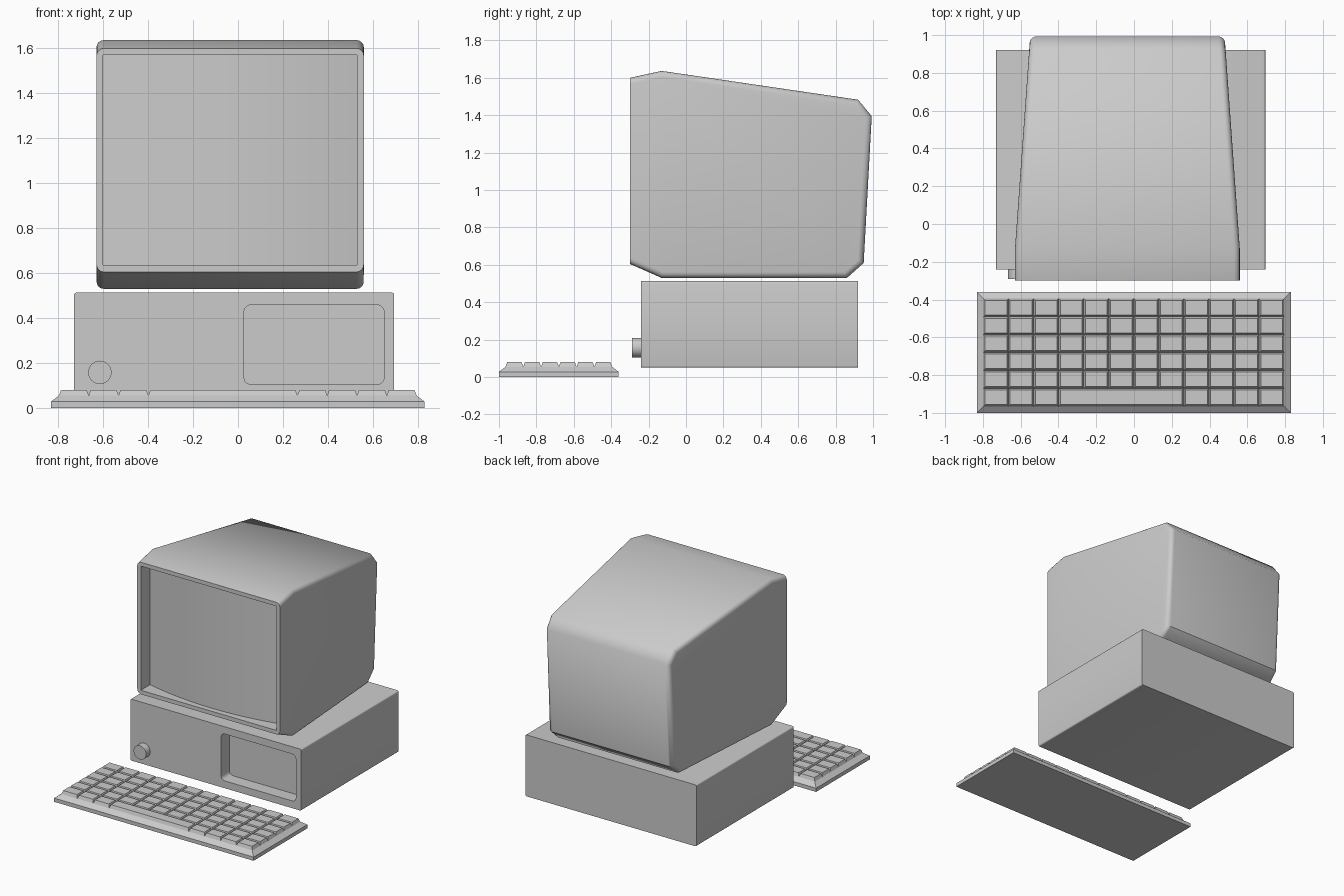
import bpy
import bmesh
import math

cube = bpy.data.objects.get("Cube")
if cube:
    bpy.data.objects.remove(cube, do_unlink=True)

grey = bpy.data.materials.new("light grey plastic")
grey.use_nodes = True
COLOUR = (0.6, 0.6, 0.6, 1)
grey.diffuse_color = COLOUR
grey.node_tree.nodes["Principled BSDF"].inputs["Base Color"].default_value = COLOUR


def make_object(name, bm):
    bmesh.ops.recalc_face_normals(bm, faces=bm.faces)
    mesh = bpy.data.meshes.new(name)
    bm.to_mesh(mesh)
    bm.free()
    mesh.materials.append(grey)
    obj = bpy.data.objects.new(name, mesh)
    bpy.context.collection.objects.link(obj)
    return obj


def add_box(bm, x0, x1, y0, y1, z0, z1, inset=0.0):
    """Box whose top is drawn in by the inset; returns its edges."""
    low = [(x0, y0), (x1, y0), (x1, y1), (x0, y1)]
    high = [(x0 + inset, y0 + inset), (x1 - inset, y0 + inset),
            (x1 - inset, y1 - inset), (x0 + inset, y1 - inset)]
    a = [bm.verts.new((x, y, z0)) for x, y in low]
    b = [bm.verts.new((x, y, z1)) for x, y in high]
    faces = [bm.faces.new(a[::-1]), bm.faces.new(b)]
    for i in range(4):
        j = (i + 1) % 4
        faces.append(bm.faces.new((a[i], a[j], b[j], b[i])))
    return list({e for f in faces for e in f.edges})


def along_y(edge):
    d = edge.verts[1].co - edge.verts[0].co
    return abs(d.y) > 0.9 * d.length


def round_edges(bm, edges, radius, segments=4):
    bmesh.ops.bevel(bm, geom=edges, offset=radius, segments=segments,
                    profile=0.5, affect='EDGES')


def cut(obj, cutter):
    mod = obj.modifiers.new("opening", 'BOOLEAN')
    mod.operation = 'DIFFERENCE'
    mod.solver = 'EXACT'
    mod.object = cutter
    bpy.ops.object.select_all(action='DESELECT')
    bpy.context.view_layer.objects.active = obj
    obj.select_set(True)
    bpy.ops.object.modifier_apply(modifier=mod.name)
    bpy.data.objects.remove(cutter, do_unlink=True)


def smooth(obj, degrees):
    bpy.ops.object.select_all(action='DESELECT')
    bpy.context.view_layer.objects.active = obj
    obj.select_set(True)
    bpy.ops.object.shade_smooth_by_angle(angle=math.radians(degrees))


# Monitor shell: side profile, narrowing towards the back
MID = -0.035
PROFILE = [(-0.30, 0.605), (-0.30, 1.60), (-0.13, 1.637), (0.92, 1.483),
           (0.993, 1.395), (0.95, 0.61), (0.86, 0.53), (-0.13, 0.53)]


def half_width(y):
    return 0.595 - 0.08 * max(0, y + 0.13) / 1.12


bm = bmesh.new()
sides = [[bm.verts.new((MID + s * half_width(y), y, z)) for y, z in PROFILE]
         for s in (-1, 1)]
count = len(PROFILE)
for side in sides:
    bm.faces.new([side[i] for i in (0, 1, 2, 7)])
    bm.faces.new(side[2:])
for i in range(count):
    j = (i + 1) % count
    bm.faces.new((sides[0][i], sides[0][j], sides[1][j], sides[1][i]))
rim = [bm.edges.get((side[i], side[(i + 1) % count]))
       for side in sides for i in range(1, count)]
bmesh.ops.recalc_face_normals(bm, faces=bm.faces)
round_edges(bm, rim, 0.032)
monitor = make_object("monitor", bm)

# Screen opening: the cutter's back wall leaves a bulging screen
bm = bmesh.new()
X0, X1 = -0.60, 0.53
plan = [(X0, -0.4), (X1, -0.4)]
STEPS = 16
for i in range(STEPS + 1):
    t = 1 - 2 * i / STEPS
    plan.append((MID + t * (X1 - X0) / 2, -0.26 + 0.07 * t * t))
face = bm.faces.new([bm.verts.new((x, y, 0.635)) for x, y in plan])
grown = bmesh.ops.extrude_face_region(bm, geom=[face])["geom"]
bmesh.ops.translate(bm, vec=(0, 0, 0.935),
                    verts=[v for v in grown if isinstance(v, bmesh.types.BMVert)])
cut(monitor, make_object("screen_cutter", bm))
smooth(monitor, 42)

# Computer case with a rounded drive bay
bm = bmesh.new()
edges = add_box(bm, -0.73, 0.695, -0.24, 0.92, 0.05, 0.513)
round_edges(bm, [e for e in edges if along_y(e)], 0.01, 3)
case = make_object("computer_case", bm)

bm = bmesh.new()
edges = add_box(bm, 0.027, 0.65, -0.4, -0.14, 0.105, 0.458)
round_edges(bm, [e for e in edges if along_y(e)], 0.03, 5)
cut(case, make_object("bay_cutter", bm))
smooth(case, 40)

# Power knob
bpy.ops.mesh.primitive_cylinder_add(vertices=32, radius=0.052, depth=0.07,
                                    location=(-0.615, -0.255, 0.158),
                                    rotation=(math.pi / 2, 0, 0))
knob = bpy.context.object
knob.name = "power_knob"
knob.data.materials.append(grey)
smooth(knob, 40)

# Keyboard base: slab with a sloped rim
bm = bmesh.new()
add_box(bm, -0.832, 0.83, -1.0, -0.36, 0.0, 0.028)
add_box(bm, -0.832, 0.83, -1.0, -0.36, 0.028, 0.055, 0.035)
bmesh.ops.remove_doubles(bm, verts=bm.verts, dist=0.0001)
inner = [f for f in bm.faces if all(abs(v.co.z - 0.028) < 0.001 for v in f.verts)]
bmesh.ops.delete(bm, geom=inner, context='FACES')
make_object("keyboard_base", bm)

# Keys: tapered caps, with a long space bar in the front row
bm = bmesh.new()
COLS, ROWS = 12, 6
LEFT, FRONT = -0.797, -0.965
PITCH_X, PITCH_Y = 1.592 / COLS, 0.57 / ROWS
for row in range(ROWS):
    spans = [(c, c + 1) for c in range(COLS)]
    if row == 0:
        spans = [s for s in spans if not 3 <= s[0] < 8] + [(3, 8)]
    for a, b in spans:
        y = FRONT + row * PITCH_Y
        add_box(bm, LEFT + a * PITCH_X, LEFT + b * PITCH_X,
                y, y + PITCH_Y, 0.055, 0.08, 0.009)
make_object("keys", bm)
